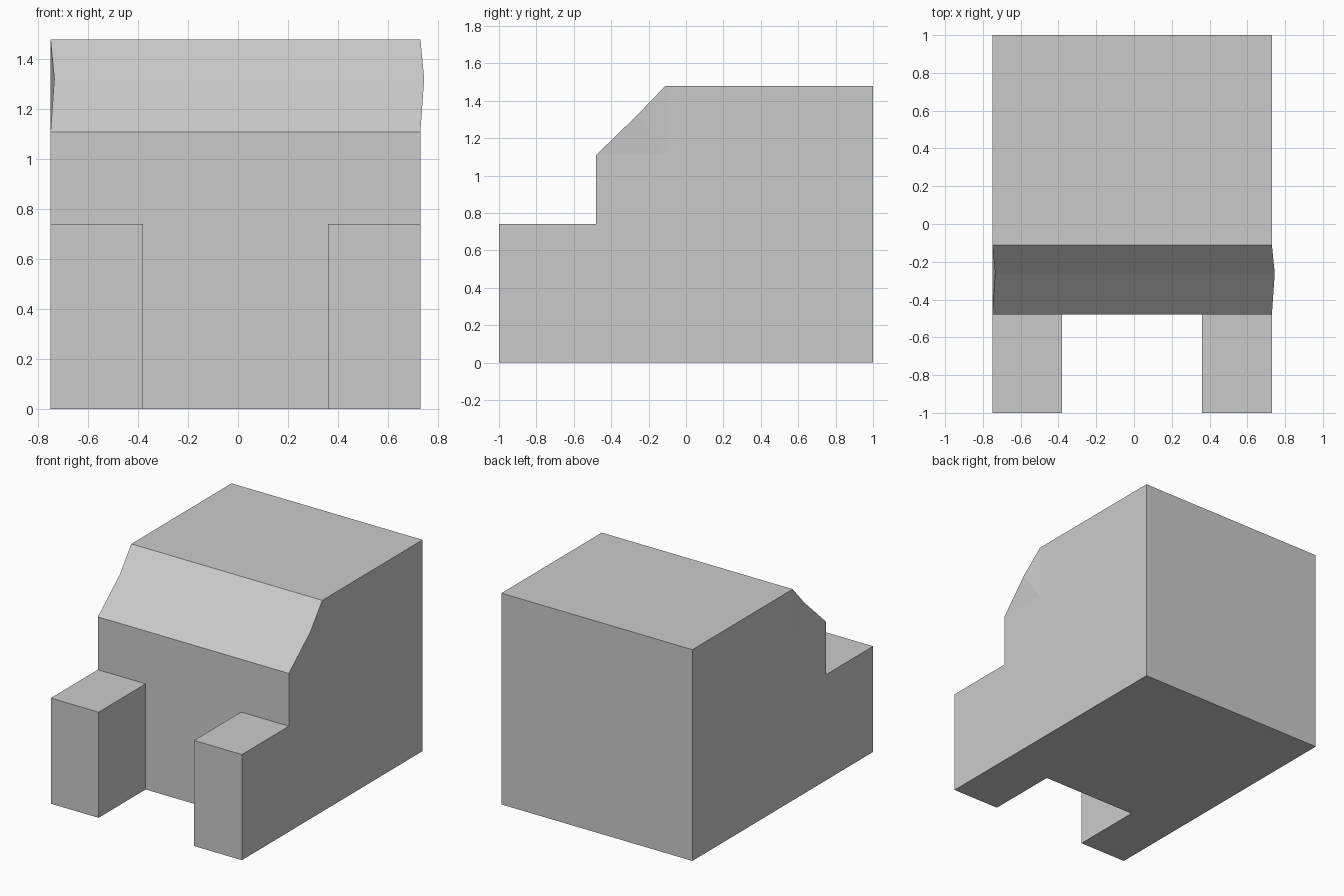
import bpy, bmesh

if "Cube" in bpy.data.objects:
    bpy.data.objects.remove(bpy.data.objects["Cube"])

X0, X1 = -0.75, 0.73      # left and right sides
SHIFT = 0.015             # sideways lean of the slope's middle edge
LEG_W = 0.37


def finish(bm, name):
    bmesh.ops.recalc_face_normals(bm, faces=bm.faces[:])
    me = bpy.data.meshes.new(name)
    bm.to_mesh(me)
    bm.free()
    ob = bpy.data.objects.new(name, me)
    bpy.context.collection.objects.link(ob)
    return ob


# Main body: side profile (y, z) with a sloped, slightly kinked front shoulder
profile = [(-0.48, 0), (1, 0), (1, 1.48), (-0.11, 1.48), (-0.262, 1.322), (-0.48, 1.11)]
TOP, MID, LOW = 3, 4, 5
bm = bmesh.new()
sides = []
for x in (X0, X1):
    ring = [bm.verts.new((x + (SHIFT if i == MID else 0), y, z))
            for i, (y, z) in enumerate(profile)]
    corner = bm.verts.new((x, -0.11, 1.11))
    # flat side wall, then the two tilted triangles under the slope
    bm.faces.new(ring[:MID] + [corner, ring[LOW]])
    bm.faces.new((ring[TOP], ring[MID], corner))
    bm.faces.new((ring[MID], ring[LOW], corner))
    sides.append(ring)
a, b = sides
for i in range(len(profile)):
    j = (i + 1) % len(profile)
    bm.faces.new((a[i], a[j], b[j], b[i]))
finish(bm, "body")

# Two front legs
for name, x in (("left_leg", X0), ("right_leg", X1 - LEG_W)):
    bm = bmesh.new()
    bmesh.ops.create_cube(bm, size=1)
    bmesh.ops.scale(bm, vec=(LEG_W, 0.52, 0.74), verts=bm.verts[:])
    bmesh.ops.translate(bm, vec=(x + LEG_W / 2, -0.74, 0.37), verts=bm.verts[:])
    finish(bm, name)
